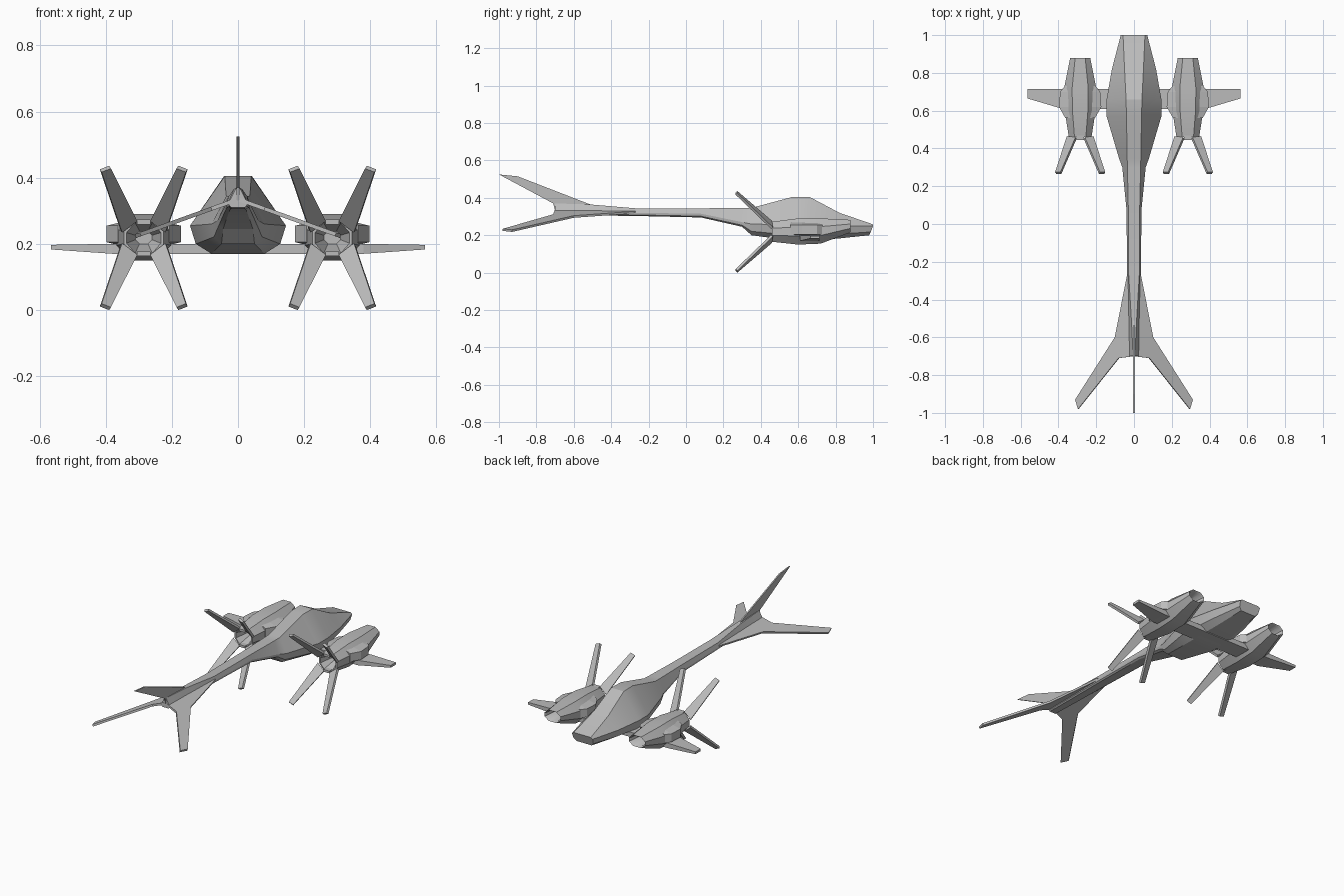
import bpy, bmesh, math
from mathutils import Vector

cube = bpy.data.objects.get("Cube")
if cube:
    bpy.data.objects.remove(cube, do_unlink=True)

grey = bpy.data.materials.new("hull grey")
grey.use_nodes = True
COLOUR = (0.5, 0.5, 0.5, 1)
grey.diffuse_color = COLOUR
grey.node_tree.nodes["Principled BSDF"].inputs["Base Color"].default_value = COLOUR


def finish(name, bm, mirror=False, smooth=None):
    """Turn a bmesh into a named object, with optional mirroring and smoothing."""
    bmesh.ops.recalc_face_normals(bm, faces=bm.faces)
    mesh = bpy.data.meshes.new(name)
    bm.to_mesh(mesh)
    bm.free()
    mesh.materials.append(grey)
    ob = bpy.data.objects.new(name, mesh)
    bpy.context.collection.objects.link(ob)
    if mirror:
        ob.modifiers.new("mirror", 'MIRROR').use_mirror_merge = False
    if smooth:
        bpy.ops.object.select_all(action='DESELECT')
        ob.select_set(True)
        bpy.context.view_layer.objects.active = ob
        bpy.ops.object.shade_smooth_by_angle(angle=math.radians(smooth))
    return ob


def loft(bm, rings):
    """Skin a row of equal rings and cap both ends."""
    rows = [[bm.verts.new(p) for p in ring] for ring in rings]
    n = len(rows[0])
    for a, b in zip(rows, rows[1:]):
        for i in range(n):
            j = (i + 1) % n
            bm.faces.new((a[i], a[j], b[j], b[i]))
    bm.faces.new(rows[0])
    bm.faces.new(rows[-1])


def plate(bm, points, thickness):
    """Flat slab around a planar outline."""
    pts = [Vector(p) for p in points]
    normal = (pts[1] - pts[0]).cross(pts[-1] - pts[0]).normalized()
    off = normal * thickness / 2
    loft(bm, [[p - off for p in pts], [p + off for p in pts]])


# Fuselage: y, top half width, top z, widest half width, its z, belly half width, belly z
def hull_ring(y, t, zt, w, zm, b, zl):
    rake = 0.02 if y == 1 else 0
    half = [(t, y, zt), (w, y, zm),
            (w * 0.6 + b * 0.4 + 0.06 * w, y - rake * 0.6, zm * 0.35 + zl * 0.65),
            (b, y - rake, zl)]
    return half + [(-x, yy, z) for x, yy, z in reversed(half)]


hull = [
    (1.0, .058, .258, .07, .25, .05, .2),
    (.82, .05, .32, .117, .25, .065, .183),
    (.66, .042, .405, .145, .255, .08, .17),
    (.57, .04, .405, .145, .255, .08, .17),
    (.35, .036, .346, .08, .26, .05, .2),
    (.3, .035, .345, .062, .27, .045, .245),
    (.08, .03, .344, .04, .315, .028, .295),
    (-.27, .028, .344, .036, .32, .025, .303),
    (-.52, .013, .365, .03, .325, .022, .306),
    (-.7, .005, .37, .028, .325, .02, .31),
]
bm = bmesh.new()
loft(bm, [hull_ring(*s) for s in hull])
finish("fuselage", bm, smooth=25)

# Upright tail fin
bm = bmesh.new()
plate(bm, [(0, y, z) for y, z in
           [(-.5, .36), (-.9, .515), (-1, .525), (-.71, .37), (-.7, .33)]], .008)
finish("tail_fin", bm)

# Drooping tail planes
bm = bmesh.new()
plate(bm, [(x, y, .335 - .36 * x) for x, y in
           [(0, -.27), (.035, -.27), (.1, -.6), (.31, -.93), (.295, -.98), (.08, -.71), (0, -.7)]], .012)
finish("tail_plane", bm, mirror=True)

# Wing bar running through the hull and both engines
bm = bmesh.new()
loft(bm, [[(x, .715, lo), (x, back, lo), (x, back, hi), (x, .715, hi)]
          for x, back, lo, hi in [(-.565, .665, .183, .197), (-.38, .61, .17, .2),
                                  (.38, .61, .17, .2), (.565, .665, .183, .197)]])
finish("wing", bm)

# Engines
EX, EZ = .285, .218


def engine_ring(y, w, lo, hi):
    c, h = (lo + hi) / 2, (hi - lo) / 2
    corner = [(.5, 1), (1, .35), (1, -.35), (.5, -1)]
    pts = corner + [(-a, b) for a, b in reversed(corner)]
    return [(EX + a * w, y, c + b * h) for a, b in pts]


bm = bmesh.new()
loft(bm, [engine_ring(*s) for s in [
    (.72, .03, .23, .265), (.87, .046, .222, .275), (.88, .053, .215, .282),
    (.72, .085, .155, .29), (.6, .082, .15, .29), (.46, .06, .165, .272),
    (.46, .052, .172, .264), (.54, .025, .2, .238)]])
finish("engine", bm, mirror=True, smooth=35)

# Side pods on each engine
bm = bmesh.new()
for s in (-1, 1):
    loft(bm, [[(EX + s * .05, y, .19), (EX + s * w, y, .205), (EX + s * w, y, .255),
               (EX + s * .05, y, .27)]
              for y, w in [(.73, .082), (.7, .106), (.62, .112), (.56, .078)]])
finish("engine_pod", bm, mirror=True)

# Four splayed blades behind each engine
bm = bmesh.new()
for sx in (-1, 1):
    for sz in (-1, 1):
        outline = [(.022, .455, .055), (.068, .46, .02), (.13, .27, .203), (.102, .27, .214)]
        plate(bm, [(EX + sx * x, y, EZ + sz * z) for x, y, z in outline], .014)
finish("engine_blade", bm, mirror=True)

# Small mounting lugs between the blades
bm = bmesh.new()
for z in (.17, .266):
    plate(bm, [(EX + x, y, z) for x, y in
               [(-.02, .5), (.02, .5), (.02, .445), (-.02, .445)]], .014)
finish("blade_lug", bm, mirror=True)
